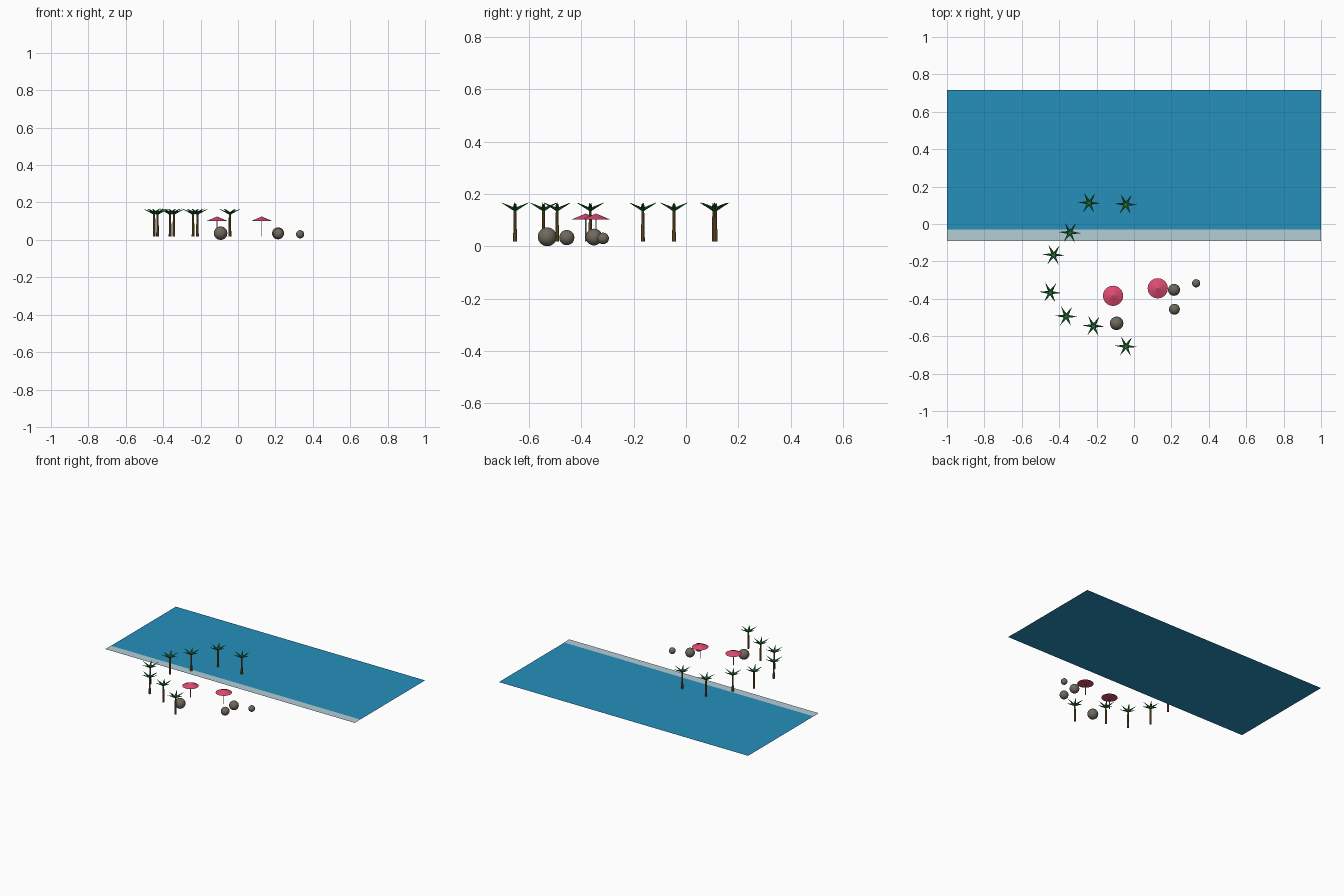
import bpy, bmesh, math
from mathutils import Matrix, Vector

if "Cube" in bpy.data.objects:
    bpy.data.objects.remove(bpy.data.objects["Cube"])


def material(name, rgb):
    m = bpy.data.materials.new(name)
    m.diffuse_color = (*rgb, 1)
    m.use_nodes = True
    m.node_tree.nodes["Principled BSDF"].inputs["Base Color"].default_value = m.diffuse_color
    return m


WATER = material("water_blue", (0.018, 0.28, 0.50))
FOAM = material("foam_white", (0.46, 0.61, 0.67))
BARK = material("bark", (0.20, 0.11, 0.025))
LEAF = material("leaf", (0.015, 0.16, 0.04))
CLOTH = material("canopy_pink", (0.72, 0.07, 0.16))
STONE = material("stone", (0.16, 0.14, 0.11))
POLE = material("pole_grey", (0.4, 0.38, 0.35))
GROUND = 0.018


def finish(bm, name, mat, loc=(0, 0, 0), smooth=False):
    me = bpy.data.meshes.new(name)
    bm.to_mesh(me)
    bm.free()
    me.materials.append(mat)
    for p in me.polygons:
        p.use_smooth = smooth
    ob = bpy.data.objects.new(name, me)
    ob.location = loc
    bpy.context.collection.objects.link(ob)
    return ob


def plane(name, y0, y1, z, mat):
    bm = bmesh.new()
    bm.faces.new([bm.verts.new(c) for c in
                  ((-1, y0, z), (1, y0, z), (1, y1, z), (-1, y1, z))])
    return finish(bm, name, mat)


def cone(bm, r1, r2, z0, z1, sides, matrix=Matrix()):
    bmesh.ops.create_cone(bm, cap_ends=True, segments=sides, radius1=r1, radius2=r2,
                          depth=z1 - z0,
                          matrix=matrix @ Matrix.Translation((0, 0, (z0 + z1) / 2)))


# Sea and the foam strip along the shore
plane("sea", -0.09, 0.716, GROUND, WATER)
plane("shore_foam", -0.09, -0.03, GROUND + 0.002, FOAM)


# Palm: tapered trunk and six spiky fronds rising outward
def palm(i, x, y):
    bm = bmesh.new()
    cone(bm, 0.0075, 0.005, 0, 0.124, 8)
    finish(bm, f"palm_trunk_{i}", BARK, (x, y, GROUND))
    bm = bmesh.new()
    for k in range(6):
        m = (Matrix.Rotation(math.radians(60 * k - 3), 4, 'Z')
             @ Matrix.Rotation(math.radians(66), 4, 'Y')
             @ Matrix.Diagonal((0.7, 1, 1, 1)))
        cone(bm, 0.0095, 0, 0, 0.066, 6, m)
    finish(bm, f"palm_fronds_{i}", LEAF, (x, y, GROUND + 0.122))


for i, (x, y) in enumerate([(-0.24, 0.113), (-0.044, 0.106), (-0.343, -0.046),
                            (-0.43, -0.165), (-0.448, -0.366), (-0.363, -0.493),
                            (-0.217, -0.545), (-0.043, -0.654)]):
    palm(i, x, y)

# Parasols: thin pole under a shallow cone
for i, (x, y) in enumerate([(-0.112, -0.384), (0.127, -0.344)]):
    bm = bmesh.new()
    cone(bm, 0.0025, 0.0025, 0, 0.09, 8)
    finish(bm, f"parasol_pole_{i}", POLE, (x, y, GROUND))
    bm = bmesh.new()
    cone(bm, 0.054, 0, 0.102, 0.125, 24)
    finish(bm, f"parasol_canopy_{i}", CLOTH, (x, y, 0))

# Round rocks
for i, (x, y, z, r) in enumerate([(-0.093, -0.531, 0.036, 0.036), (0.216, -0.456, 0.033, 0.029),
                                  (0.214, -0.352, 0.035, 0.032), (0.332, -0.317, 0.030, 0.022)]):
    bm = bmesh.new()
    bmesh.ops.create_uvsphere(bm, u_segments=24, v_segments=14, radius=r)
    finish(bm, f"rock_{i}", STONE, (x, y, z), True)
